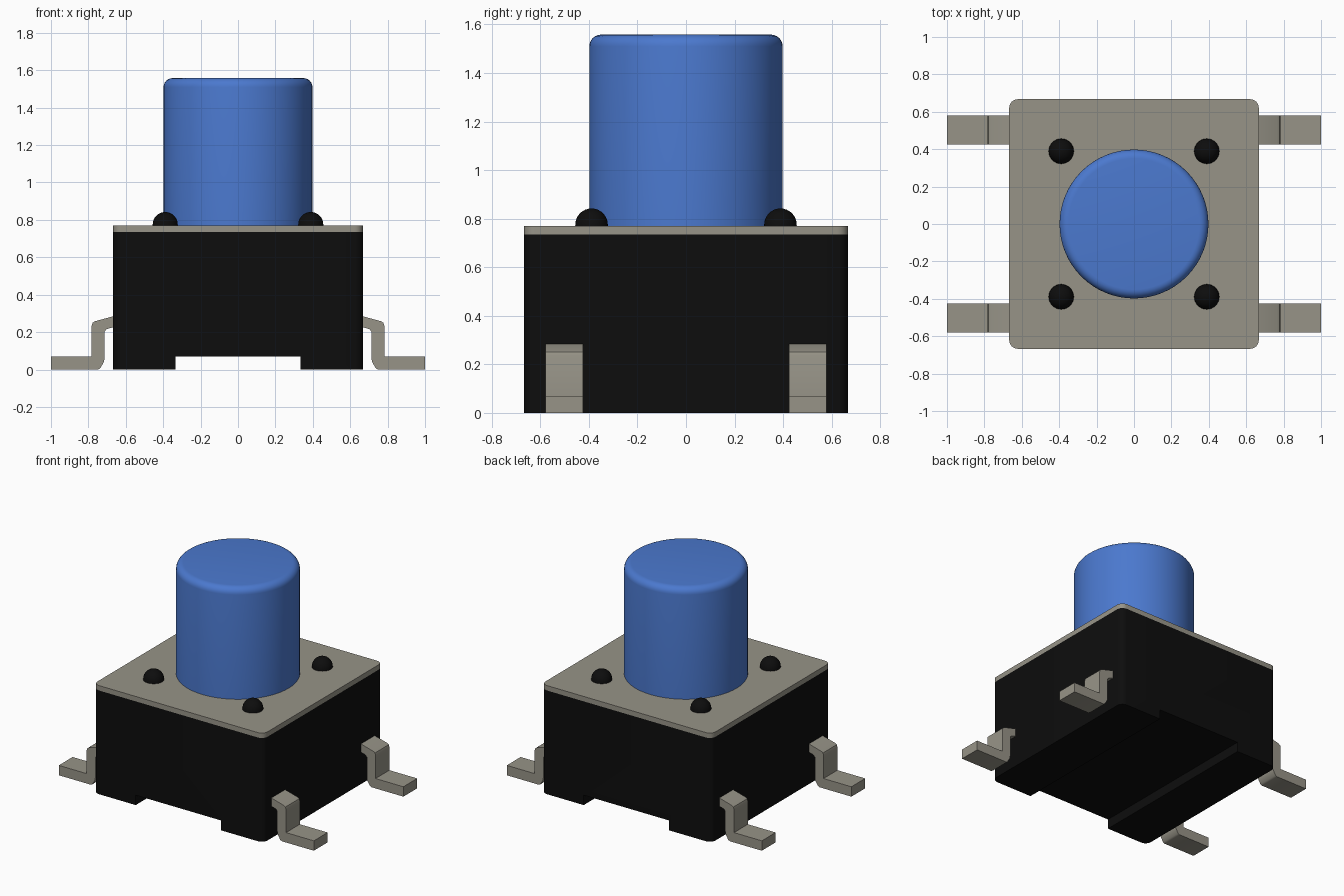
import bpy, bmesh, math

cube = bpy.data.objects.get("Cube")
if cube:
    bpy.data.objects.remove(cube, do_unlink=True)


def material(name, rgb):
    m = bpy.data.materials.new(name)
    m.use_nodes = True
    m.diffuse_color = (*rgb, 1)
    bsdf = m.node_tree.nodes["Principled BSDF"]
    bsdf.inputs["Base Color"].default_value = (*rgb, 1)
    bsdf.inputs["Roughness"].default_value = 0.6
    return m


BLACK = material("black plastic", (0.004, 0.004, 0.004))
METAL = material("warm grey metal", (0.31, 0.295, 0.245))
BLUE = material("blue plastic", (0.07, 0.19, 0.62))


def finish(bm, name, mat, smooth=True):
    bmesh.ops.recalc_face_normals(bm, faces=bm.faces)
    me = bpy.data.meshes.new(name)
    bm.to_mesh(me)
    bm.free()
    me.materials.append(mat)
    ob = bpy.data.objects.new(name, me)
    bpy.context.collection.objects.link(ob)
    if smooth:
        bpy.ops.object.select_all(action='DESELECT')
        ob.select_set(True)
        bpy.context.view_layer.objects.active = ob
        bpy.ops.object.shade_smooth_by_angle(angle=math.radians(35))
    return ob


def extrude_profile(name, mat, points, y0, y1, round_corners=0):
    """Extrude an x-z outline along y, optionally rounding the outer upright corners."""
    bm = bmesh.new()
    face = bm.faces.new([bm.verts.new((x, y0, z)) for x, z in points])
    out = bmesh.ops.extrude_face_region(bm, geom=[face])["geom"]
    moved = [v for v in out if isinstance(v, bmesh.types.BMVert)]
    bmesh.ops.translate(bm, verts=moved, vec=(0, y1 - y0, 0))
    if round_corners:
        edge_x = max(p[0] for p in points)
        corners = [e for e in bm.edges
                   if all(abs(abs(v.co.x) - edge_x) < 1e-4 for v in e.verts)
                   and abs(e.verts[0].co.z - e.verts[1].co.z) > 1e-3]
        bmesh.ops.bevel(bm, geom=corners, offset=round_corners, segments=6,
                        profile=0.5, affect='EDGES')
    return finish(bm, name, mat)


def lathe(name, mat, profile, x=0, y=0, steps=64):
    """Spin an r-z profile about a vertical axis at (x, y)."""
    bm = bmesh.new()
    verts = [bm.verts.new((x + r, y, z)) for r, z in profile]
    edges = [bm.edges.new(pair) for pair in zip(verts, verts[1:])]
    bmesh.ops.spin(bm, geom=verts + edges, cent=(x, y, 0), axis=(0, 0, 1),
                   angle=math.tau, steps=steps)
    bmesh.ops.remove_doubles(bm, verts=bm.verts, dist=1e-5)
    return finish(bm, name, mat)


def arc(r, z, radius, n):
    """Quarter round from vertical to horizontal, centred at (r, z)."""
    return [(r + radius * math.cos(a), z + radius * math.sin(a))
            for a in (math.pi / 2 * i / n for i in range(n + 1))]


# Housing with a channel running front to back underneath, and its cover plate
W, SPLIT, TOP = 0.667, 0.735, 0.77
extrude_profile("housing", BLACK,
                [(-W, 0), (-0.335, 0), (-0.335, 0.07), (0.335, 0.07), (0.335, 0),
                 (W, 0), (W, SPLIT), (-W, SPLIT)], -W, W, 0.045)
extrude_profile("cover_plate", METAL,
                [(-W, SPLIT), (W, SPLIT), (W, TOP), (-W, TOP)], -W, W, 0.045)

# Push button with a rounded top rim
lathe("button", BLUE, [(0, 0.75), (0.398, 0.75)] + arc(0.35, 1.51, 0.048, 6) + [(0, 1.558)])

# Four domed rivets
for side, sx in (("left", 1), ("right", -1)):
    for end, sy in (("front", -1), ("back", 1)):
        lathe(f"rivet_{end}_{side}", BLACK,
              [(0, 0.75), (0.068, 0.75)] + arc(0, 0.775, 0.067, 8),
              0.389 * sx, 0.389 * sy, 32)

# Four bent terminals
leg = [(1, 0), (1, 0.07), (0.782, 0.07), (0.782, 0.235), (0.777, 0.25), (0.765, 0.258),
       (0.64, 0.292), (0.64, 0.234), (0.703, 0.216), (0.713, 0.203), (0.713, 0.06),
       (0.718, 0.038), (0.737, 0.006), (0.75, 0)]
for side, sx in (("left", 1), ("right", -1)):
    for end, sy in (("front", -1), ("back", 1)):
        extrude_profile(f"terminal_{end}_{side}", METAL,
                        [(x * sx, z) for x, z in leg], 0.424 * sy, 0.579 * sy)
